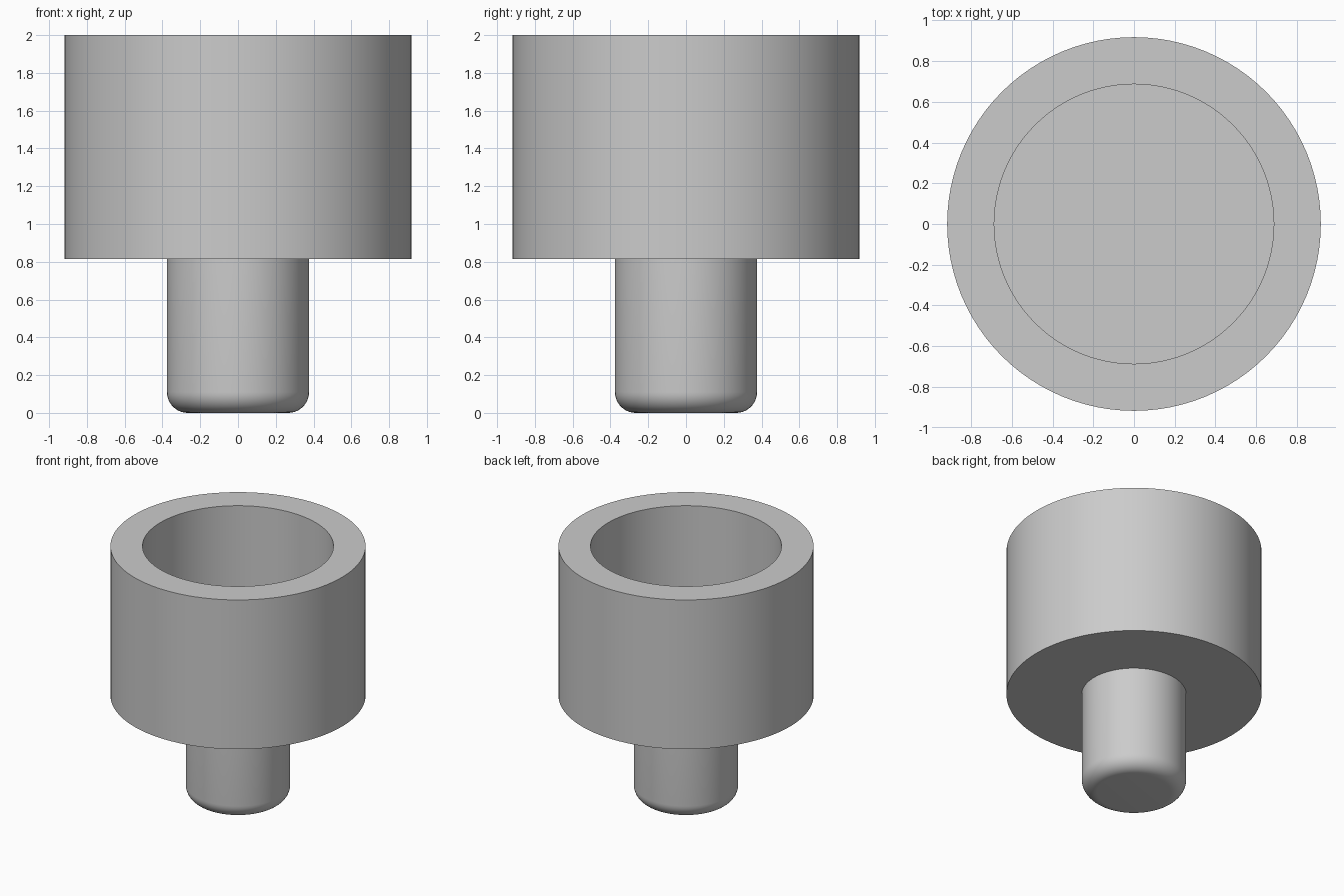
import bpy, bmesh, math

cube = bpy.data.objects.get("Cube")
if cube:
    bpy.data.objects.remove(cube, do_unlink=True)

# Single grey material
grey = bpy.data.materials.new("plain grey")
grey.use_nodes = True
colour = (0.6, 0.6, 0.6, 1)
grey.diffuse_color = colour
grey.node_tree.nodes["Principled BSDF"].inputs["Base Color"].default_value = colour

SEGMENTS = 96


def lathe(name, profile):
    """Spin a radius/height profile, from axis to axis, around z."""
    bm = bmesh.new()
    verts = [bm.verts.new((r, 0, z)) for r, z in profile]
    edges = [bm.edges.new(pair) for pair in zip(verts, verts[1:])]
    bmesh.ops.spin(bm, geom=verts + edges, cent=(0, 0, 0), axis=(0, 0, 1),
                   angle=math.tau, steps=SEGMENTS, use_duplicate=False)
    bmesh.ops.remove_doubles(bm, verts=bm.verts, dist=0.0001)
    bmesh.ops.recalc_face_normals(bm, faces=bm.faces)
    mesh = bpy.data.meshes.new(name)
    bm.to_mesh(mesh)
    bm.free()
    mesh.materials.append(grey)
    obj = bpy.data.objects.new(name, mesh)
    bpy.context.collection.objects.link(obj)
    bpy.ops.object.select_all(action='DESELECT')
    obj.select_set(True)
    bpy.context.view_layer.objects.active = obj
    bpy.ops.object.shade_smooth_by_angle(angle=math.radians(30))
    return obj


# Body: one closed outline of hollow cup and stem with a rounded foot
cup_r, bore_r, stem_r, fillet = 0.918, 0.687, 0.376, 0.11
top, floor, shoulder = 2.0, 1.05, 0.815
steps = 10
foot = [(stem_r - fillet + fillet * math.sin(a), fillet - fillet * math.cos(a))
        for a in (math.pi / 2 * i / steps for i in range(steps + 1))]
lathe("cup_with_stem", [(0, 0)] + foot + [
    (stem_r, shoulder), (cup_r, shoulder), (cup_r, top),
    (bore_r, top), (bore_r, floor), (0, floor)])
